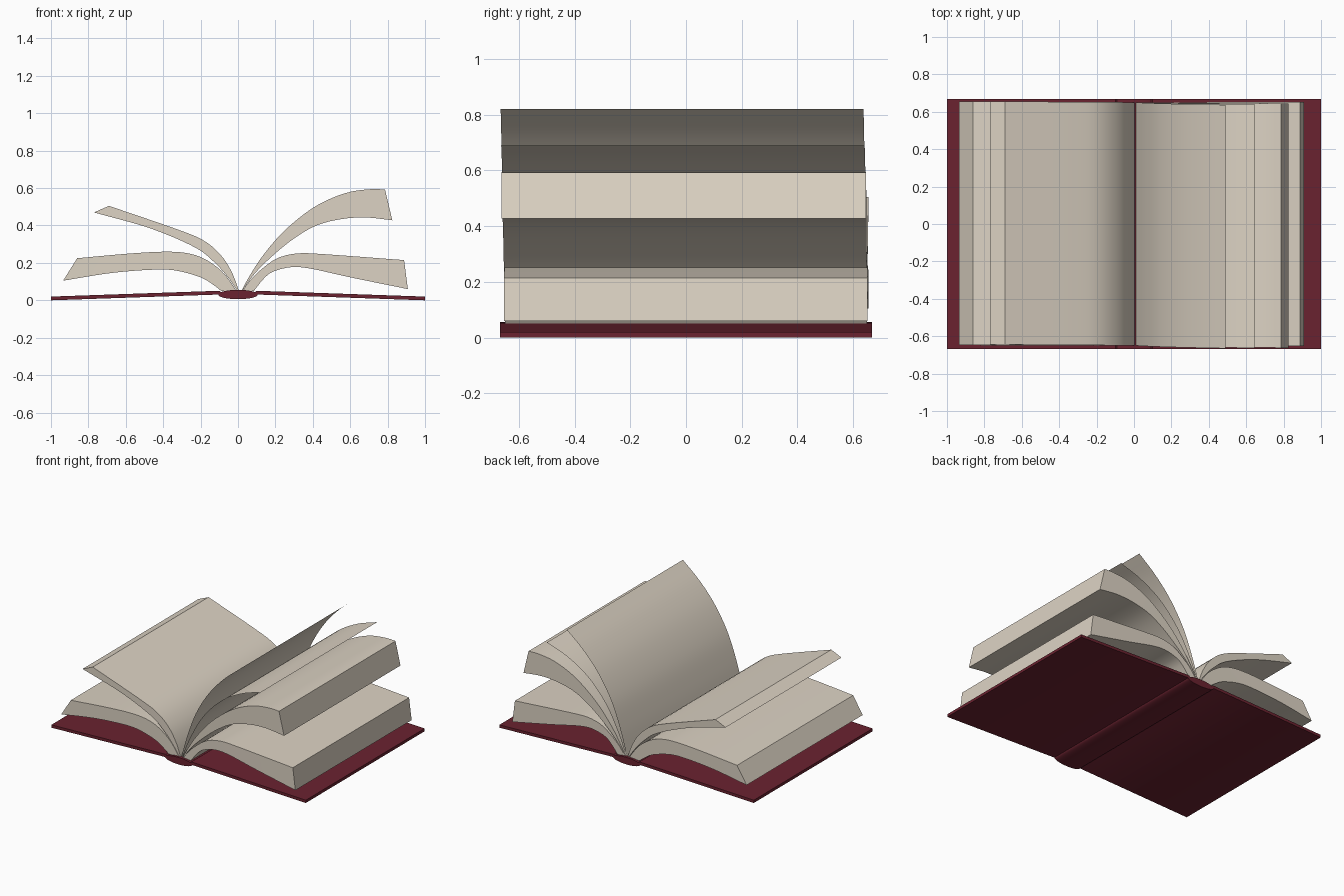
import bpy, bmesh, math
from mathutils import Vector

if "Cube" in bpy.data.objects:
    bpy.data.objects.remove(bpy.data.objects["Cube"])


def material(name, rgb):
    m = bpy.data.materials.new(name)
    m.diffuse_color = (*rgb, 1)
    m.use_nodes = True
    m.node_tree.nodes["Principled BSDF"].inputs["Base Color"].default_value = m.diffuse_color
    return m


PAPER = material("cream paper", (0.72, 0.65, 0.55))
LEATHER = material("dark red cover", (0.145, 0.016, 0.029))
ROOT_Y = (-0.65, 0.65)


def smooth_curve(pts, n=28):
    """Even samples of a Catmull-Rom curve through (x, z) points."""
    p = [Vector(q) for q in pts]
    p = [2 * p[0] - p[1]] + p + [2 * p[-1] - p[-2]]
    dense = []
    for i in range(1, len(p) - 2):
        a, b, c, d = p[i - 1:i + 3]
        for k in range(12):
            t = k / 12
            dense.append(0.5 * (2 * b + (c - a) * t + (2 * a - 5 * b + 4 * c - d) * t * t
                                + (3 * b - a - 3 * c + d) * t ** 3))
    dense.append(p[-2])
    dist = [0.0]
    for a, b in zip(dense, dense[1:]):
        dist.append(dist[-1] + (b - a).length)
    out, j = [], 0
    for i in range(n + 1):
        s = dist[-1] * i / n
        while j < len(dense) - 2 and dist[j + 1] < s:
            j += 1
        f = (s - dist[j]) / max(dist[j + 1] - dist[j], 1e-9)
        out.append(dense[j].lerp(dense[j + 1], f))
    return out


def finish(name, bm, mat):
    bmesh.ops.recalc_face_normals(bm, faces=bm.faces)
    me = bpy.data.meshes.new(name)
    bm.to_mesh(me)
    bm.free()
    me.materials.append(mat)
    me.shade_smooth()
    me.set_sharp_from_angle(angle=math.radians(30))
    ob = bpy.data.objects.new(name, me)
    bpy.context.collection.objects.link(ob)
    return ob


def rows(bm, curve, tip_y):
    """Two vertex rows along a curve, front and back, drifting to tip_y."""
    n = len(curve) - 1
    return [[bm.verts.new((c.x, ROOT_Y[s] + (tip_y[s] - ROOT_Y[s]) * i / n, c.y))
             for i, c in enumerate(curve)] for s in (0, 1)]


def strip(bm, a, b):
    for i in range(len(a) - 1):
        bm.faces.new((a[i], a[i + 1], b[i + 1], b[i]))


def page_block(name, top, bottom, tip_y):
    bm = bmesh.new()
    tf, tb = rows(bm, smooth_curve(top), tip_y)
    bf, bb = rows(bm, smooth_curve(bottom), tip_y)
    for a, b in ((tf, tb), (tb, bb), (bb, bf), (bf, tf)):
        strip(bm, a, b)
    for i in (0, -1):
        bm.faces.new((tf[i], tb[i], bb[i], bf[i]))
    finish(name, bm, PAPER)


def loose_page(name, curve, tip_y):
    bm = bmesh.new()
    strip(bm, *rows(bm, smooth_curve(curve), tip_y))
    finish(name, bm, PAPER)


def prism(name, profile, half, mat):
    bm = bmesh.new()
    f = [bm.verts.new((x, -half, z)) for x, z in profile]
    b = [bm.verts.new((x, half, z)) for x, z in profile]
    strip(bm, f + f[:1], b + b[:1])
    bm.faces.new(f)
    bm.faces.new(b)
    finish(name, bm, mat)


# Cover boards and rounded spine
for side, label in ((-1, "left"), (1, "right")):
    prism(label + "_cover", [(side * x, z) for x, z in
          ((1, 0), (1, 0.02), (0.1, 0.051), (0.085, 0.04), (0.1, 0.031))], 0.667, LEATHER)
prism("spine", [(0.106 * math.cos(a), 0.031 + 0.025 * math.sin(a))
      for a in (math.tau * i / 32 for i in range(32))], 0.667, LEATHER)

# Page blocks, from the spine out to the fore edge
page_block("lower_left_pages",
           [(-.008, .05), (-.027, .08), (-.086, .155), (-.176, .22), (-.27, .252),
            (-.39, .26), (-.58, .25), (-.86, .225)],
           [(-.09, .05), (-.128, .08), (-.2, .123), (-.337, .16), (-.47, .163),
            (-.685, .145), (-.935, .105)], (-.648, .655))
page_block("upper_left_pages",
           [(.005, .05), (-.03, .144), (-.086, .235), (-.176, .315), (-.31, .374), (-.69, .505)],
           [(-.003, .05), (-.05, .118), (-.123, .2), (-.23, .283), (-.47, .385), (-.77, .47)],
           (-.645, .655))
page_block("lower_right_pages",
           [(.025, .05), (.064, .107), (.13, .17), (.21, .225), (.31, .25), (.44, .248), (.888, .215)],
           [(.085, .05), (.13, .107), (.18, .15), (.28, .177), (.385, .17), (.6, .123), (.908, .06)],
           (-.653, .652))
page_block("upper_right_pages",
           [(.018, .05), (.053, .115), (.13, .235), (.25, .374), (.41, .5), (.57, .572),
            (.706, .594), (.786, .592)],
           [(.025, .05), (.064, .112), (.144, .2), (.278, .315), (.41, .396), (.545, .433),
            (.68, .443), (.825, .428)], (-.662, .645))

# Two loose pages being turned
loose_page("turning_page_upper",
           [(.008, .05), (.063, .232), (.134, .41), (.237, .576), (.356, .708), (.49, .82)],
           (-.665, .637))
loose_page("turning_page_lower",
           [(.013, .05), (.08, .21), (.18, .385), (.32, .535), (.48, .632), (.645, .69)],
           (-.663, .641))
